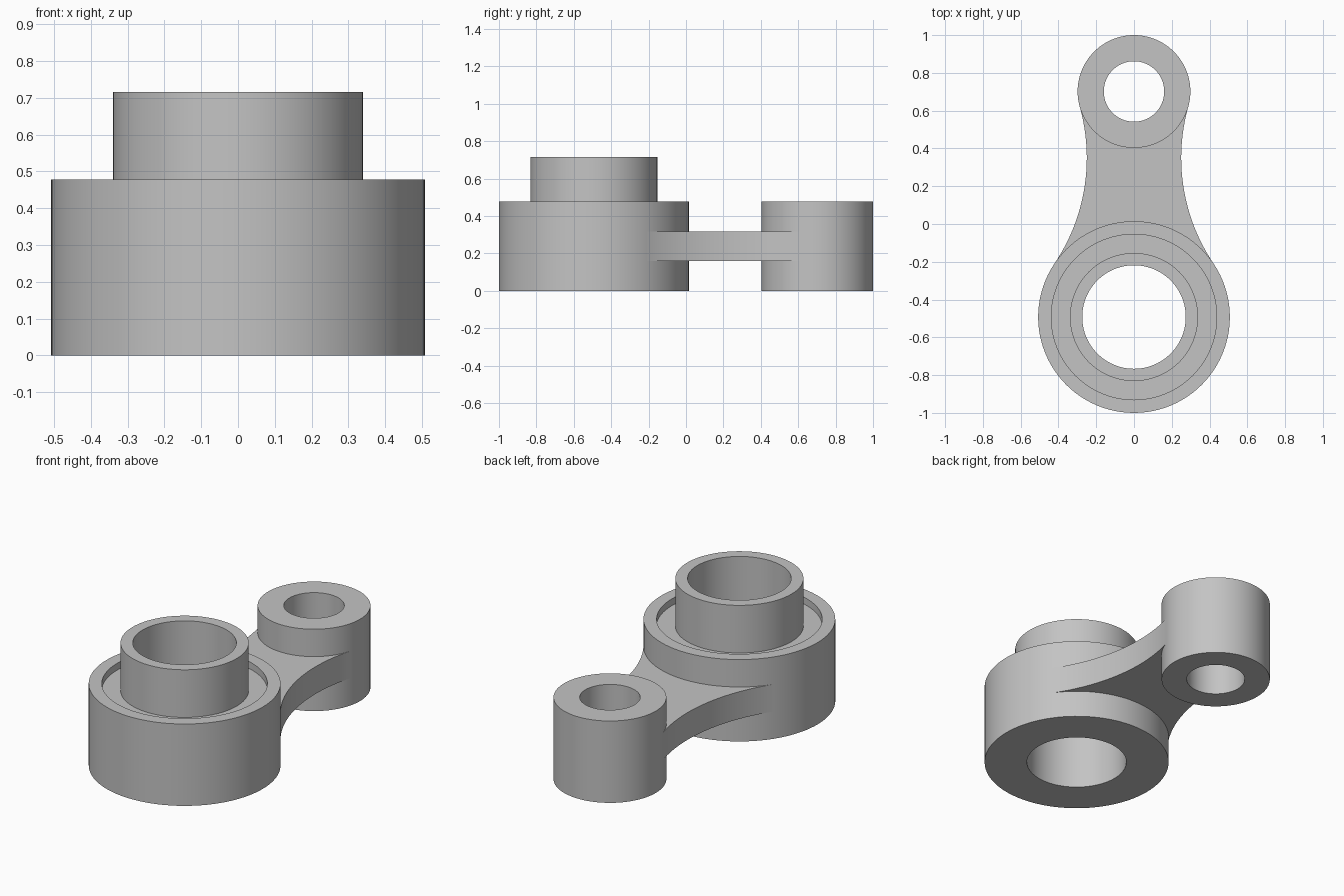
import bpy, bmesh
from math import sin, cos, pi, atan2, sqrt, radians
from mathutils import Vector

cube = bpy.data.objects.get("Cube")
if cube:
    bpy.data.objects.remove(cube)

# Main dimensions
BIG_Y, BIG_R = -0.4925, 0.5075
SMALL_Y, SMALL_R = 0.7015, 0.2985
HEIGHT = 0.478
FILLET = 1.0
SEGMENTS = 96

gray = bpy.data.materials.new("plain gray")
gray.use_nodes = True
color = (0.55, 0.55, 0.55, 1)
gray.diffuse_color = color
gray.node_tree.nodes["Principled BSDF"].inputs["Base Color"].default_value = color


def finish(bm, name):
    bmesh.ops.recalc_face_normals(bm, faces=bm.faces)
    mesh = bpy.data.meshes.new(name)
    bm.to_mesh(mesh)
    bm.free()
    mesh.materials.append(gray)
    obj = bpy.data.objects.new(name, mesh)
    bpy.context.collection.objects.link(obj)
    bpy.ops.object.select_all(action='DESELECT')
    obj.select_set(True)
    bpy.context.view_layer.objects.active = obj
    bpy.ops.object.shade_smooth_by_angle(angle=radians(30))
    return obj


def lathe(name, y, profile):
    """Spin a closed (radius, height) profile around a vertical axis."""
    bm = bmesh.new()
    rings = []
    for i in range(SEGMENTS):
        a = 2 * pi * i / SEGMENTS
        rings.append([bm.verts.new((r * cos(a), y + r * sin(a), z)) for r, z in profile])
    n = len(profile)
    for i, ring in enumerate(rings):
        after = rings[(i + 1) % SEGMENTS]
        for j in range(n):
            k = (j + 1) % n
            bm.faces.new((ring[j], after[j], after[k], ring[k]))
    return finish(bm, name)


def arc(center, radius, start, end, steps):
    return [Vector((center[0] + radius * cos(start + (end - start) * i / steps),
                    center[1] + radius * sin(start + (end - start) * i / steps), 0))
            for i in range(steps + 1)]


# Large boss with a shallow recess around the raised tube
lathe("large_boss", BIG_Y, [
    (0.274, 0), (BIG_R, 0), (BIG_R, HEIGHT), (0.438, HEIGHT),
    (0.438, HEIGHT - 0.04), (0.339, HEIGHT - 0.04), (0.339, 0.716), (0.274, 0.716)])

# Small boss
lathe("small_boss", SMALL_Y, [
    (0.16, 0), (SMALL_R, 0), (SMALL_R, HEIGHT), (0.16, HEIGHT)])

# Connecting web: concave sides tangent to both bosses, ends buried in their walls
span = SMALL_Y - BIG_Y
big_d, small_d = FILLET + BIG_R, FILLET + SMALL_R
rise = (span ** 2 + big_d ** 2 - small_d ** 2) / (2 * span)
center = (sqrt(big_d ** 2 - rise ** 2), BIG_Y + rise)
to_big = atan2(BIG_Y - center[1], -center[0]) % (2 * pi)
to_small = atan2(SMALL_Y - center[1], -center[0]) % (2 * pi)
side = arc(center, FILLET, to_big, to_small, 40)
a_small, a_big = to_small - pi, to_big - pi
small_end = arc((0, SMALL_Y), SMALL_R * 0.9, a_small, -pi - a_small, 24)
big_end = arc((0, BIG_Y), BIG_R * 0.9, pi - a_big, a_big, 24)
outline = side + small_end + [Vector((-p.x, p.y, 0)) for p in reversed(side)] + big_end

bm = bmesh.new()
face = bm.faces.new([bm.verts.new((p.x, p.y, 0.159)) for p in outline])
top = bmesh.ops.extrude_face_region(bm, geom=[face], use_keep_orig=True)["geom"]
bmesh.ops.translate(bm, vec=(0, 0, 0.159),
                    verts=[v for v in top if isinstance(v, bmesh.types.BMVert)])
finish(bm, "connecting_web")
